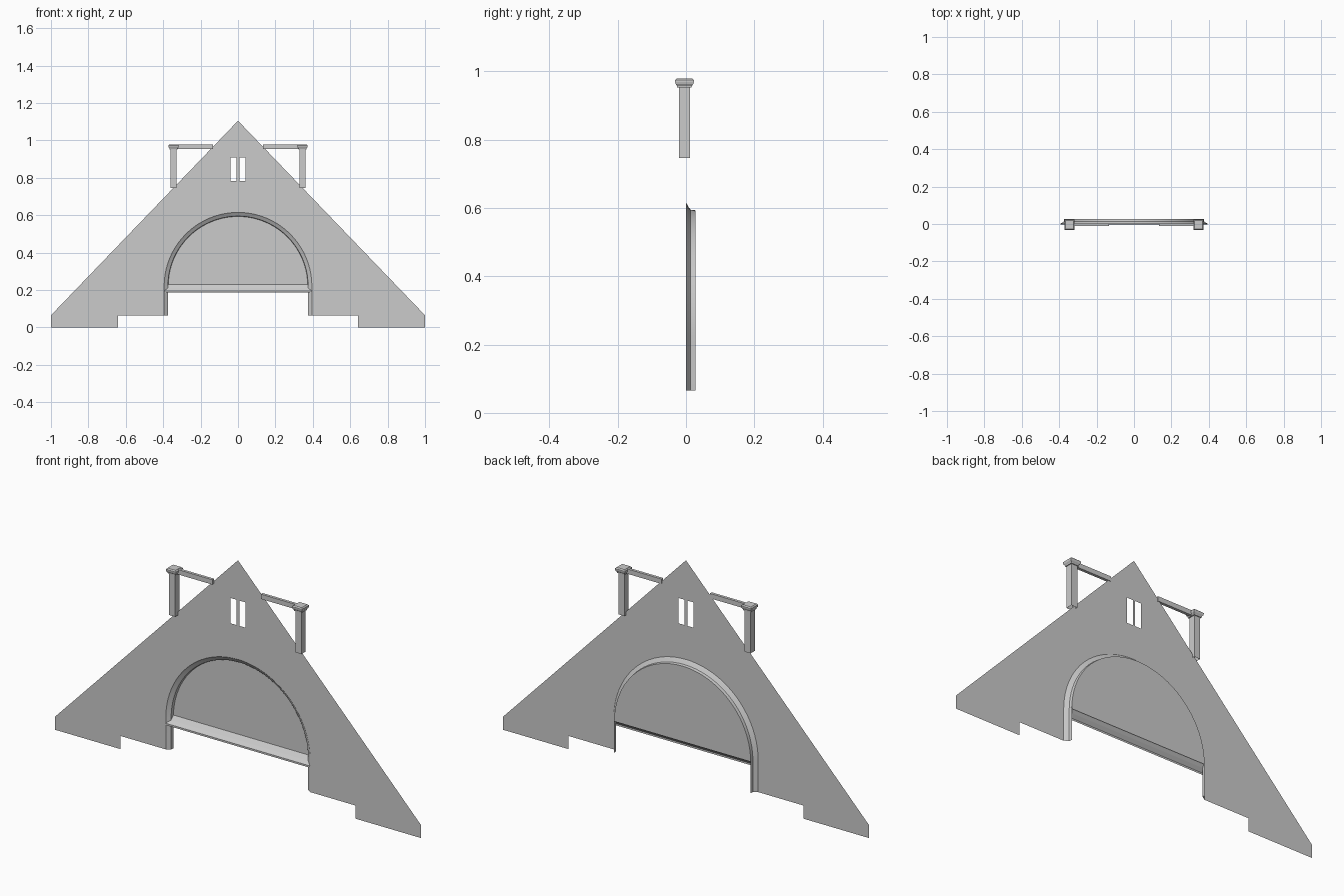
import bpy, bmesh, math

if "Cube" in bpy.data.objects:
    bpy.data.objects.remove(bpy.data.objects["Cube"])

ARCH_Z, ARCH_R, FOOT_Z = 0.22, 0.395, 0.065
BACK_Y = 0.028


def finish(name, bm):
    mesh = bpy.data.meshes.new(name)
    bm.to_mesh(mesh)
    bm.free()
    ob = bpy.data.objects.new(name, mesh)
    bpy.context.collection.objects.link(ob)
    return ob


def arch_path(r, y, foot, steps=40):
    """Leg, semicircle, leg - running from left foot to right foot."""
    pts = [(-r, y, foot)]
    for i in range(steps + 1):
        a = math.pi * (1 - i / steps)
        pts.append((r * math.cos(a), y, ARCH_Z + r * math.sin(a)))
    return pts + [(r, y, foot)]


def flat_sheet(name, loops):
    """Fill closed outlines (first one outer, rest holes) facing the front."""
    bm = bmesh.new()
    edges = []
    for pts in loops:
        vs = [bm.verts.new(p) for p in pts]
        edges += [bm.edges.new((vs[i - 1], vs[i])) for i in range(len(vs))]
    bmesh.ops.triangle_fill(bm, edges=edges, use_beauty=True, normal=(0, -1, 0))
    bm.normal_update()
    for f in bm.faces:
        if f.normal.y > 0:
            f.normal_flip()
    return finish(name, bm)


def skin(name, rows, closed=False, cap_top=False):
    """Join successive rows of points with quads."""
    bm = bmesh.new()
    vr = [[bm.verts.new(p) for p in row] for row in rows]
    for a, b in zip(vr, vr[1:]):
        n = len(a)
        for i in range(n if closed else n - 1):
            j = (i + 1) % n
            bm.faces.new((a[i], a[j], b[j], b[i]))
    if cap_top:
        bm.faces.new(vr[-1])
    return finish(name, bm)


def square(cx, cy, h, z):
    return [(cx - h, cy - h, z), (cx + h, cy - h, z), (cx + h, cy + h, z), (cx - h, cy + h, z)]


# Gable wall with arched opening and two window slots
outline = [(-1, 0, FOOT_Z), (-1, 0, 0), (-0.642, 0, 0), (-0.642, 0, FOOT_Z)]
outline += arch_path(ARCH_R, 0, FOOT_Z)
outline += [(0.642, 0, FOOT_Z), (0.642, 0, 0), (1, 0, 0), (1, 0, FOOT_Z), (0, 0, 1.105)]
slots = [[(s * 0.007, 0, 0.783), (s * 0.04, 0, 0.783), (s * 0.04, 0, 0.908), (s * 0.007, 0, 0.908)]
         for s in (-1, 1)]
flat_sheet("gable_wall", [outline] + slots)

# Moulded arch surround and jambs
profile = [(ARCH_R, 0), (0.39, 0.004), (0.382, 0.008), (0.375, 0.013), (0.373, BACK_Y)]
surround = skin("arch_surround", [arch_path(r, y, FOOT_Z) for r, y in profile])
bpy.context.view_layer.objects.active = surround
surround.select_set(True)
bpy.ops.object.shade_smooth_by_angle(angle=math.radians(20))

# Recessed panel filling the arch
flat_sheet("arch_panel", [arch_path(0.373, BACK_Y, ARCH_Z + 0.009)[1:-1]])

# Sloping sill across the foot of the panel, with a thin front lip
skin("sloping_sill", [
    [(-0.39, -0.002, 0.186), (0.39, -0.002, 0.186)],
    [(-0.395, -0.002, 0.195), (0.395, -0.002, 0.195)],
    [(-0.375, 0.012, 0.21), (0.375, 0.012, 0.21)],
    [(-0.373, BACK_Y, 0.23), (0.373, BACK_Y, 0.23)]])

# Balcony posts with flared capitals, and rails running into the gable
for side, s in (("left", -1), ("right", 1)):
    cx, cy = s * 0.345, -0.0045
    skin(side + "_post", [square(cx, cy, 0.0165, z) for z in (0.746, 0.955)], closed=True)
    capital = [(0.0165, 0.952), (0.021, 0.952), (0.0215, 0.957), (0.026, 0.963),
               (0.0275, 0.969), (0.0275, 0.974), (0.022, 0.979)]
    skin(side + "_capital", [square(cx, cy, h, z) for h, z in capital], closed=True, cap_top=True)
    bm = bmesh.new()
    bmesh.ops.create_cube(bm, size=1)
    for v in bm.verts:
        v.co = (s * 0.23 + v.co.x * 0.195, cy + v.co.y * 0.014, 0.966 + v.co.z * 0.024)
    finish(side + "_rail", bm)
